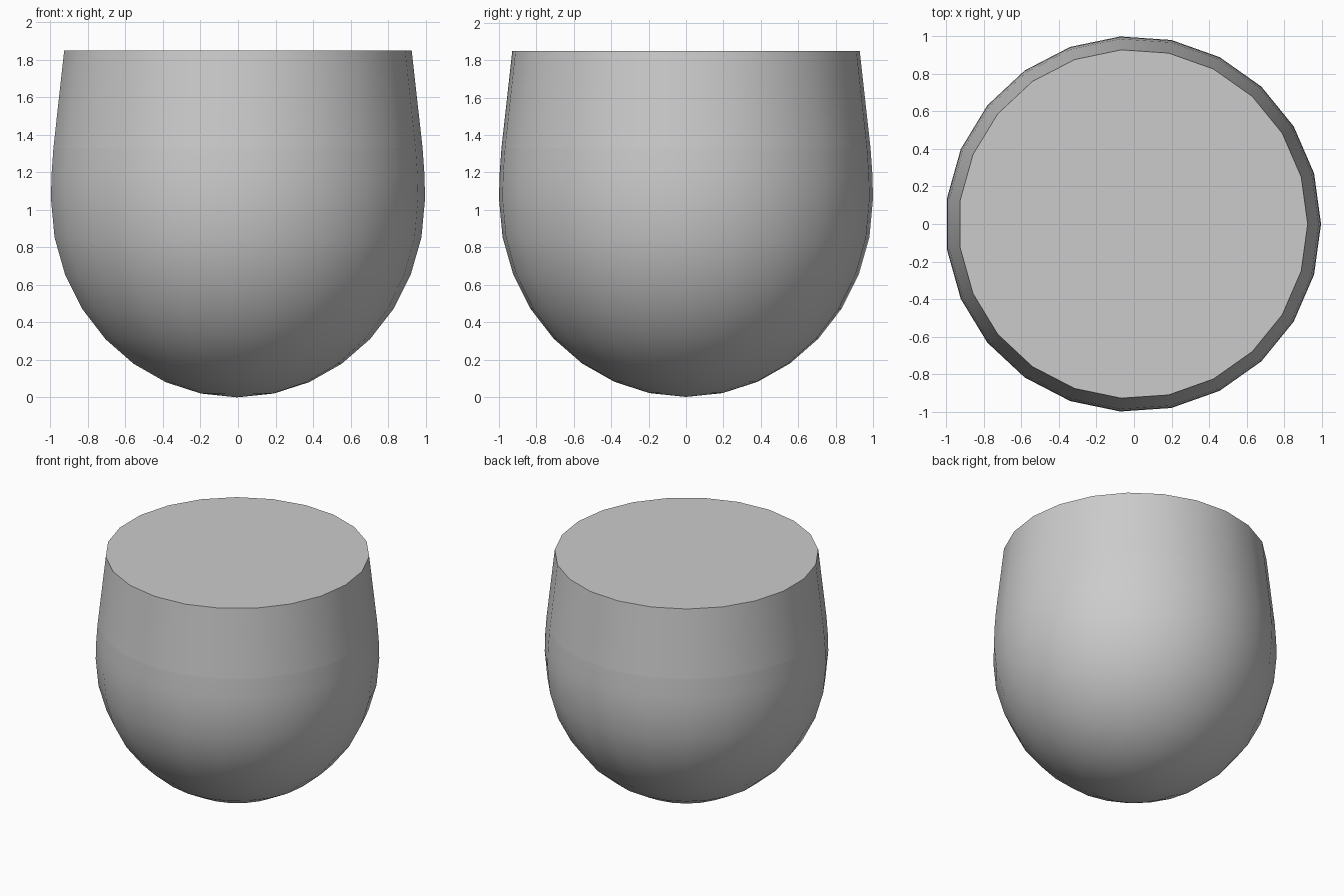
import bpy, bmesh, math

if "Cube" in bpy.data.objects:
    bpy.data.objects.remove(bpy.data.objects["Cube"])

SIDES = 23
R = 1.0023
BELLY = 1.06      # height of the widest ring
RIM = (0.931, 1.85)
SHOULDER = (0.989, 1.33)

# Profile: rounded bowl, then gently tapering wall
profile = []
for i in range(1, 9):
    a = math.radians(11.25 * i)
    profile.append((R * math.sin(a), BELLY * (1 - math.cos(a))))
profile += [(0.999, 1.19), SHOULDER, RIM]

bm = bmesh.new()
bottom = bm.verts.new((0, 0, 0))
rings = []
for r, z in profile:
    rings.append([bm.verts.new((r * math.cos(2 * math.pi * k / SIDES),
                                r * math.sin(2 * math.pi * k / SIDES), z))
                  for k in range(SIDES)])

# Bottom fan and side walls
for k in range(SIDES):
    n = (k + 1) % SIDES
    bm.faces.new((bottom, rings[0][n], rings[0][k]))
    for lo, hi in zip(rings, rings[1:]):
        bm.faces.new((lo[k], lo[n], hi[n], hi[k]))
for f in bm.faces:
    f.smooth = True

# Flat lid
bm.faces.new(rings[-1])

# Crisp lines at the shoulder and rim
for ring in rings[-2:]:
    for k in range(SIDES):
        bm.edges.get((ring[k], ring[(k + 1) % SIDES])).smooth = False

# Centre the odd-sided outline on x
xs = [v.co.x for v in bm.verts]
bmesh.ops.translate(bm, verts=bm.verts, vec=(-(min(xs) + max(xs)) / 2, 0, 0))
bmesh.ops.recalc_face_normals(bm, faces=bm.faces)

mesh = bpy.data.meshes.new("rounded_cup")
bm.to_mesh(mesh)
bm.free()
bpy.context.collection.objects.link(bpy.data.objects.new("rounded_cup", mesh))
